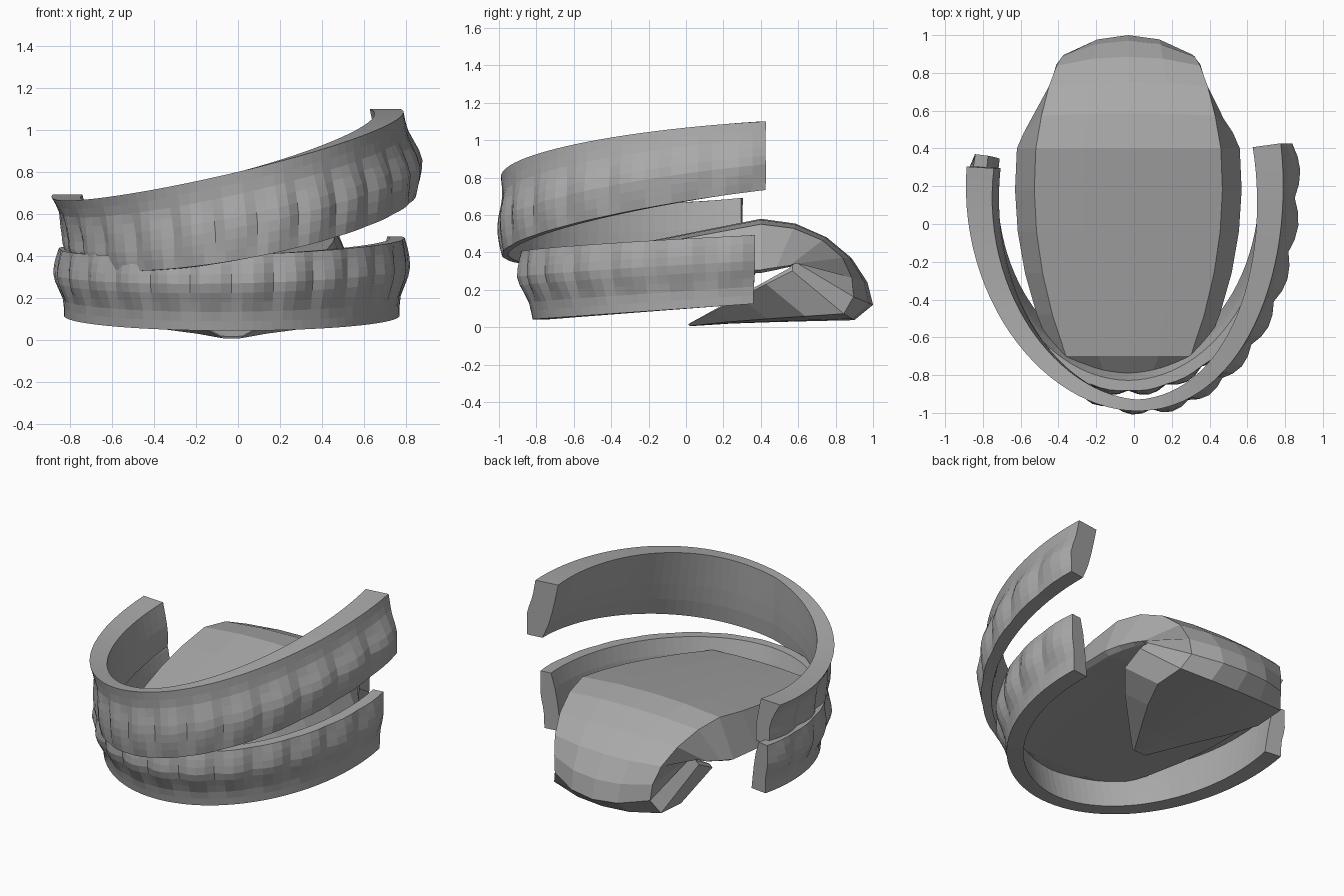
import bpy, bmesh, math
from mathutils import Vector

if "Cube" in bpy.data.objects:
    bpy.data.objects.remove(bpy.data.objects["Cube"])

grey = bpy.data.materials.new("plain grey")
grey.use_nodes = True
colour = (0.4, 0.4, 0.4, 1)
grey.diffuse_color = colour
grey.node_tree.nodes["Principled BSDF"].inputs["Base Color"].default_value = colour


def loft(name, rings):
    """Skin closed rings in order and cap both ends."""
    bm = bmesh.new()
    loops = [[bm.verts.new(point) for point in ring] for ring in rings]
    for first, second in zip(loops, loops[1:]):
        for i in range(len(first)):
            bm.faces.new((first[i - 1], first[i], second[i], second[i - 1]))
    bm.faces.new(loops[0])
    bm.faces.new(loops[-1])
    bmesh.ops.recalc_face_normals(bm, faces=bm.faces)
    mesh = bpy.data.meshes.new(name)
    bm.to_mesh(mesh)
    bm.free()
    mesh.materials.append(grey)
    obj = bpy.data.objects.new(name, mesh)
    bpy.context.collection.objects.link(obj)


def ellipse_point(curve, angle):
    """Point on an arch outline; angle zero is the front, skew pushes it sideways."""
    centre_x, half_width, depth, skew = curve
    return Vector((centre_x + half_width * math.sin(angle) + skew * math.cos(angle) ** 2,
                   0.2 - depth * math.cos(angle)))


def arch(name, gum, crown, gum_height, bite_height, front_thickness, end_thickness, sweep):
    """Sweep a gum and tooth section round an arch, bulging once per tooth."""
    teeth, cuts, section_steps = 14, 4, 8
    start, finish = (math.radians(degrees) for degrees in sweep)
    rings = []
    for k in range(teeth * cuts + 1):
        along = k / (teeth * cuts)
        angle = start + (finish - start) * along
        rim, tooth = ellipse_point(gum, angle), ellipse_point(crown, angle)
        outward = Vector((math.sin(angle) / gum[1], -math.cos(angle) / gum[2])).normalized()
        top, bite = gum_height(rim), bite_height(tooth)
        scallop = abs(math.sin(math.pi * teeth * along)) - 0.6
        thickness = front_thickness + (end_thickness - front_thickness) * abs(angle / finish)
        ring = []
        # outer face, from the gum rim to the biting edge
        for step in range(section_steps + 1):
            h = step / section_steps
            swell = math.sin(math.pi * max(0, h - 0.2) / 0.85)
            offset = 0.03 * scallop * swell + 0.02 * (swell - 1) * min(1, 3 * h)
            place = rim.lerp(tooth, min(1, h * 1.7)) + outward * offset
            ring.append((*place, top + (bite - top) * h))
        # inner face, back to the gum rim
        for step in range(section_steps, -1, -2):
            h = step / section_steps
            place = rim.lerp(tooth, h) - outward * thickness * (1 - 0.2 * h ** 4)
            ring.append((*place, top + (bite - top) * h))
        rings.append(ring)
    loft(name, rings)


# Upper arch, rolled so its left side is raised
arch("upper_teeth", (-0.05, 0.84, 1.19, 0.07), (0.02, 0.85, 1.2, 0.03),
     lambda p: 0.88 + 0.24 * p.x + 0.08 * p.y,
     lambda p: 0.52 + 0.18 * p.x + 0.14 * p.y,
     front_thickness=0.06, end_thickness=0.15, sweep=(-95, 101))

# Lower arch, nearly level, widening towards the teeth
arch("lower_teeth", (-0.03, 0.8, 1.02, 0), (-0.03, 0.84, 1.1, 0),
     lambda p: 0.1 + 0.07 * p.y,
     lambda p: 0.45 + 0.03 * p.x + 0.05 * p.y,
     front_thickness=0.09, end_thickness=0.11, sweep=(-99, 99))


def tongue_ring(y, z, inner_y, inner_z, half_width, bow):
    """Ring across the tongue: crowned outer face, steep sides, inner face."""
    outer, inner = Vector((y, z)), Vector((inner_y, inner_z))
    half = [(0.4, 0.02), (0.83, 0.1), (1, 0.94), (0.94, 1), (0.5, 0.95)]
    mirrored = [(-across, depth) for across, depth in reversed(half)]
    ring = []
    for across, depth in [(0, 0), *half, (0, 0.93), *mirrored]:
        place = outer.lerp(inner, depth)
        bend = bow * across ** 2
        ring.append((half_width * across - 0.03, place.x + bend, place.y + abs(bend) * 0.3))
    return ring


def tongue_width(y):
    return 0.6 - 0.25 * (y - 0.2) ** 2


# Tongue: rising blade with a dipped tip
rings = [tongue_ring(-0.81, 0.27, -0.79, 0.24, 0.31, 0.06)]
blade_steps = 5
for step in range(blade_steps + 1):
    y = -0.7 + 1.1 * step / blade_steps
    rings.append(tongue_ring(y, 0.5 + 0.2 * y, y, 0.27 + 0.05 * y, tongue_width(y), 0))

# Back of the tongue curling down
curl_steps = 5
for step in range(1, curl_steps + 1):
    turn = math.pi / 2 * step / curl_steps
    fold = math.sin(turn)
    y = 0.4 + 0.6 * fold
    z = 0.12 + 0.46 * max(0, math.cos(turn)) ** 1.15
    rings.append(tongue_ring(y, z, 0.4 + 0.25 * fold, 0.29 + 0.05 * fold,
                             tongue_width(y) - 0.03 * fold, -0.1 * fold ** 6))

# Underside narrowing forward to a thin point
under_steps = 4
for step in range(under_steps + 1):
    y = 0.9 - 0.88 * step / under_steps
    rings.append(tongue_ring(y, 0.04 * math.sqrt(y), 0.65 * y, 0.33 * y + 0.01,
                             min(0.46, 0.04 + 0.66 * y), -0.04 * y))
loft("tongue", rings)
